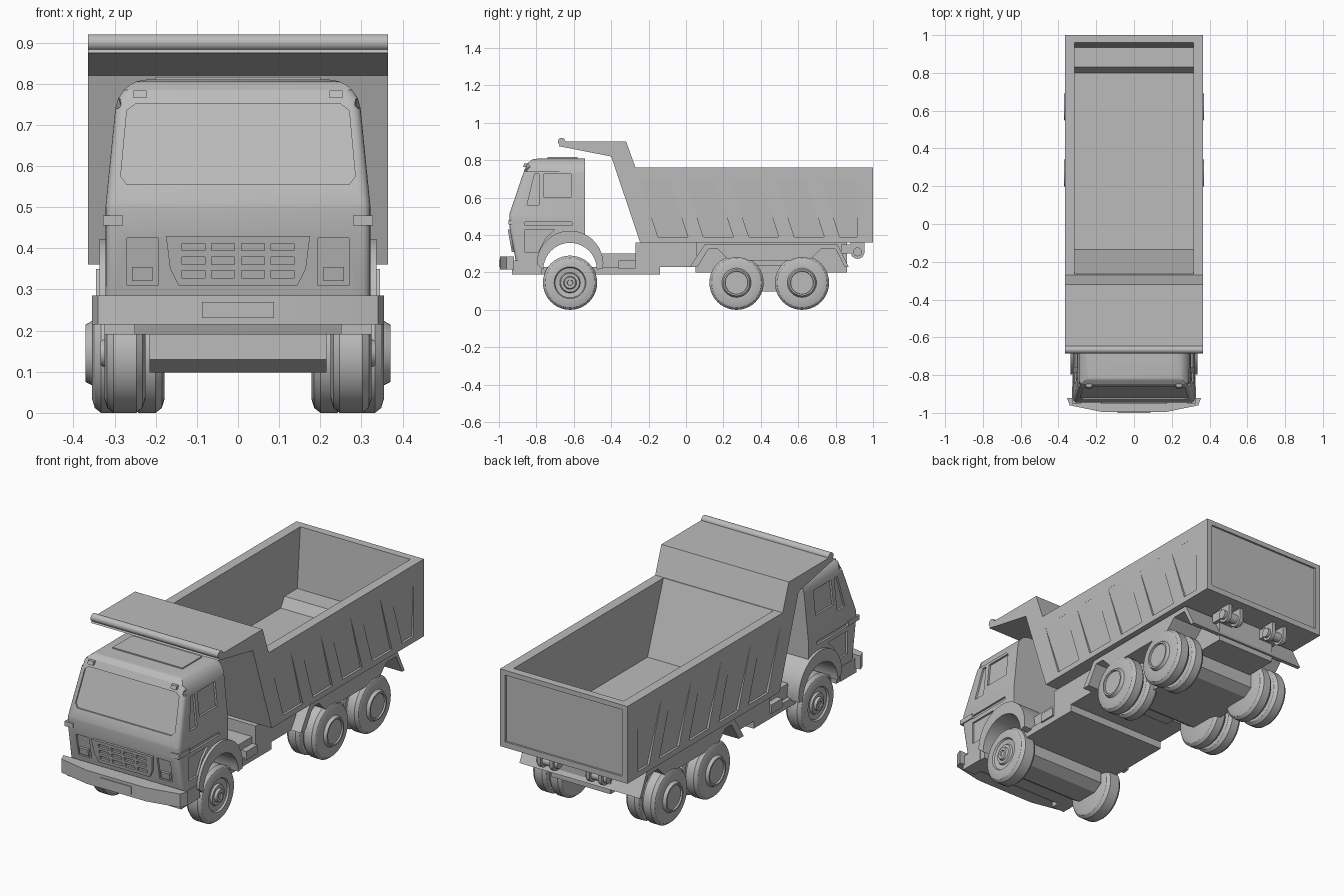
import bpy, bmesh, math
from mathutils import Vector

if "Cube" in bpy.data.objects:
    bpy.data.objects.remove(bpy.data.objects["Cube"])

grey = bpy.data.materials.new("plain grey")
grey.use_nodes = True
grey.diffuse_color = (0.5, 0.5, 0.5, 1)
grey.node_tree.nodes["Principled BSDF"].inputs["Base Color"].default_value = (0.5, 0.5, 0.5, 1)


def finish(bm, name, mirror=False, smooth=True):
    bmesh.ops.recalc_face_normals(bm, faces=bm.faces)
    me = bpy.data.meshes.new(name)
    bm.to_mesh(me)
    bm.free()
    me.materials.append(grey)
    ob = bpy.data.objects.new(name, me)
    bpy.context.collection.objects.link(ob)
    activate(ob)
    if mirror:
        ob.modifiers.new("mirror", 'MIRROR')
    if smooth:
        bpy.ops.object.shade_smooth_by_angle(angle=math.radians(32))
    return ob


def activate(ob):
    bpy.ops.object.select_all(action='DESELECT')
    ob.select_set(True)
    bpy.context.view_layer.objects.active = ob


def add_prism(bm, pts, axis, a, b):
    """Extrude a 2D outline along an axis; a and b are numbers or functions of z."""
    rings = []
    for end in (a, b):
        ring = []
        for u, z in pts:
            t = end(z) if callable(end) else end
            ring.append(bm.verts.new((t, u, z) if axis == 'x' else (u, t, z)))
        rings.append(ring)
    n = len(pts)
    for i in range(n):
        j = (i + 1) % n
        bm.faces.new((rings[0][i], rings[0][j], rings[1][j], rings[1][i]))
    bm.faces.new(rings[0])
    bm.faces.new(rings[1])


def prism(name, pts, axis, a, b, mirror=False):
    bm = bmesh.new()
    add_prism(bm, pts, axis, a, b)
    return finish(bm, name, mirror)


def rect(u0, u1, z0, z1):
    return [(u0, z0), (u1, z0), (u1, z1), (u0, z1)]


def box(name, x, y, z, mirror=False):
    return prism(name, rect(*y, *z), 'x', x[0], x[1], mirror)


def lathe(name, profile, y, z, mirror=True, steps=40):
    """Spin (x, radius) points about a crosswise axle."""
    bm = bmesh.new()
    vs = [bm.verts.new((x, y + r, z)) for x, r in profile]
    es = [bm.edges.new(p) for p in zip(vs, vs[1:])]
    bmesh.ops.spin(bm, geom=vs + es, cent=(0, y, z), axis=(1, 0, 0),
                   angle=2 * math.pi, steps=steps)
    bmesh.ops.remove_doubles(bm, verts=bm.verts, dist=0.0001)
    return finish(bm, name, mirror)


def carve(target, cuts):
    """Subtract a list of (outline, axis, a, b) prisms from the target."""
    bm = bmesh.new()
    for c in cuts:
        add_prism(bm, *c)
    cutter = finish(bm, "cutter", smooth=False)
    cutter.hide_render = True
    mod = target.modifiers.new("carve", 'BOOLEAN')
    mod.object, mod.solver = cutter, 'EXACT'
    activate(target)
    bpy.ops.object.modifier_apply(modifier=mod.name)
    bpy.data.objects.remove(cutter)


def arc(cy, cz, r, a0, a1, n=20):
    return [(cy + r * math.cos(math.radians(a0 + (a1 - a0) * i / n)),
             cz + r * math.sin(math.radians(a0 + (a1 - a0) * i / n))) for i in range(n + 1)]


# Dump body with canopy, hollow inside
body = prism("dump_body", [(-.245, .36), (-.4, .82), (-.68, .875), (-.665, .9), (-.32, .9),
                           (-.27, .76), (1, .76), (1, .36)], 'x', -.365, .365)
carve(body, [([(-.135, .4), (.8, .4), (.83, .45), (.935, .45), (.96, .76), (.96, 1),
               (-.353, 1)], 'x', -.315, .315)])
# Side panels that deepen towards the bottom, and the tailgate panel
cuts = [(rect(-.335, .335, .39, .735), 'y', .99, 1.1)]
for s in (1, -1):
    for i in range(5):
        y = -.25 + .243 * i
        right = (.915, .915) if i == 4 else (y + .26, y + .16)
        panel = [(y + .1, .39), (right[0], .39), (right[1], .695), (y, .695)]
        cuts.append((panel, 'x', s * .4, lambda z, s=s: s * (.353 + .0118 * (z - .39) / .305)))
carve(body, cuts)
lathe("canopy_lip", [(-.365, 0), (-.365, .02), (.365, .02), (.365, 0)], -.665, .9, False, 20)


# Cab: side outline, narrowed and rounded towards the roof
def half_width(z):
    w = .322 - max(0, z - .5) * .1
    d = min(max(0, z - .74), .07)
    return w - (.07 - math.sqrt(.07 ** 2 - d * d))


def front(z):
    if z < .45:
        return -.91 - (z - .26) * .184
    return -.945 + max(0, z - .51) * .34


arch = [p for p in arc(-.62, .235, .15, 58, 180, 14)]
outline = arch + [(-.77, .19), (-.885, .19), (-.91, .26), (-.945, .45), (-.945, .51),
                  (front(.75), .75), (-.847, .785), (-.82, .805), (-.78, .81), (-.54, .81)]
bm = bmesh.new()
add_prism(bm, outline, 'x', -.32, .32)
for level in (.5, .74, .765, .785, .798, .806):
    bmesh.ops.bisect_plane(bm, geom=bm.verts[:] + bm.edges[:] + bm.faces[:],
                           plane_co=(0, 0, level), plane_no=(0, 0, 1))
for v in bm.verts:
    v.co.x = math.copysign(half_width(v.co.z), v.co.x)
bmesh.ops.recalc_face_normals(bm, faces=bm.faces)
bm.normal_update()
corners = [e for e in bm.edges if len(e.link_faces) == 2 and e.verts[0].co.z > .25
           and min(f.normal.y for f in e.link_faces) < -.5
           and max(abs(f.normal.x) for f in e.link_faces) > .8]
bmesh.ops.bevel(bm, geom=corners, offset=.022, segments=4, profile=.5, affect='EDGES')
cab = finish(bm, "cab")


def face_y(offset):
    return lambda z: front(z) + offset


# Windscreen, headlight bays, side windows and door pressings
cuts = [([(-.285, .575), (-.27, .555), (.27, .555), (.285, .575), (.27, .735), (.25, .75),
          (-.25, .75), (-.27, .735)], 'y', -1.2, face_y(.008))]
for s in (1, -1):
    cuts.append((rect(s * .195, s * .27, .31, .425), 'y', -1.2, face_y(.01)))
    inner = lambda z, s=s: s * (half_width(z) - .01)
    for shape in (rect(-.76, -.615, .6, .725),
                  [(-.85, .56), (-.785, .56), (-.785, .725), (-.81, .725)],
                  rect(-.86, -.61, .452, .47),
                  [(-.86, .31), (-.79, .31), (-.75, .385), (-.7, .43), (-.86, .43)]):
        cuts.append((shape, 'x', s * .5, inner))
carve(cab, cuts)
activate(cab)
bpy.ops.object.shade_smooth_by_angle(angle=math.radians(32))
box("roof_hatch", (-.2, .2), (-.74, -.58), (.8, .816))

# Grille with slots
grille = prism("grille", [(-.175, .43), (-.165, .35), (-.145, .31), (.145, .31), (.165, .35),
                          (.175, .43)], 'y', face_y(-.012), face_y(.01))
carve(grille, [(rect(x - .028, x + .028, z - .009, z + .009), 'y', -1.2, face_y(.002))
               for x in (-.108, -.036, .036, .108) for z in (.337, .37, .403)])

# Lamps
for name, x, z, out in (("headlamp", (.208, .258), (.32, .355), -.004),
                        ("roof_lamp", (.222, .254), (.765, .783), -.012)):
    prism(name, rect(*x, *z), 'y', face_y(out), face_y(.03), True)
box("corner_lamp", (.28, .328), (-.95, -.86), (.455, .48), True)

# Bumper and number plate panel
bm = bmesh.new()
plan = [(-.355, -.92), (-.34, -.96), (-.17, -.995), (.17, -.995), (.34, -.96), (.355, -.92)]
base = bm.faces.new([bm.verts.new((x, y, .215)) for x, y in plan])
up = bmesh.ops.extrude_face_region(bm, geom=[base])
for v in up["geom"]:
    if isinstance(v, bmesh.types.BMVert):
        v.co.z = .285
finish(bm, "bumper")
box("plate_panel", (-.088, .088), (-1, -.99), (.23, .27))
box("bumper_bracket", (.25, .325), (-.93, -.8), (.19, .265), True)

# Front mudguards
prism("front_mudguard", arc(-.62, .245, .178, -8, 180) + arc(-.62, .215, .143, 180, 0),
      'x', .2, .336, True)

# Chassis, underbody and axle housings
box("cab_floor", (-.29, .29), (-.88, -.14), (.19, .23))
box("front_rail", (-.27, .27), (-.45, -.26), (.23, .3))
box("mid_chassis", (-.29, .29), (-.27, .06), (.228, .36))
box("rear_chassis", (-.17, .17), (.05, .86), (.2, .36))
box("tank_strap", (.2, .3), (-.36, -.27), (.22, .265), True)
for name, y0, y1 in (("front_axle_box", -.73, -.51), ("rear_axle_box", .2, .69)):
    prism(name, [(y0, .13), (y0 + .05, .098), (y1 - .05, .098), (y1, .13), (y1, .24),
                 (y0, .24)], 'x', -.215, .215)

# Rear mudguard plate
prism("rear_mudguard", [(.02, .228), (.1, .35), (.81, .35), (.87, .228), (.85, .228), (.8, .325),
                        (.72, .325), (.66, .265), (.23, .265), (.17, .325), (.12, .325),
                        (.06, .228)], 'x', -.345, .345)

# Tail hinges
for s in (1, -1):
    for d in (-.035, .035):
        x = s * .14 + d
        prism("hinge_lug", arc(.917, .31, .037, 180, 360, 12) + [(.954, .365), (.88, .365)],
              'x', x - .01, x + .01)
    lathe("hinge_pin", [(s * .14 - .06, 0), (s * .14 - .06, .024), (s * .14 + .06, .024),
                        (s * .14 + .06, 0)], .917, .31, False, 20)
    box("hinge_mount", (s * .14 - .05, s * .14 + .05), (.83, .9), (.3, .35))


# Wheels
def tyre(x0, x1):
    return [(x0, 0), (x0, .11), (x0 + .007, .133), (x0 + .022, .145), (x1 - .022, .145),
            (x1 - .007, .133), (x1, .11)]


lathe("front_wheel", tyre(.225, .325) + [(.325, .085), (.316, .08), (.312, .055), (.322, .05),
      (.322, .035), (.334, .03), (.334, .016), (.328, .014), (.328, 0)], -.62, .145)
for y in (.27, .62):
    lathe("rear_inner_wheel", tyre(.178, .263) + [(.263, 0)], y, .145)
    lathe("rear_outer_wheel", tyre(.268, .355) + [(.355, .078), (.37, .07), (.37, .062),
          (.362, .06), (.362, 0)], y, .145)
